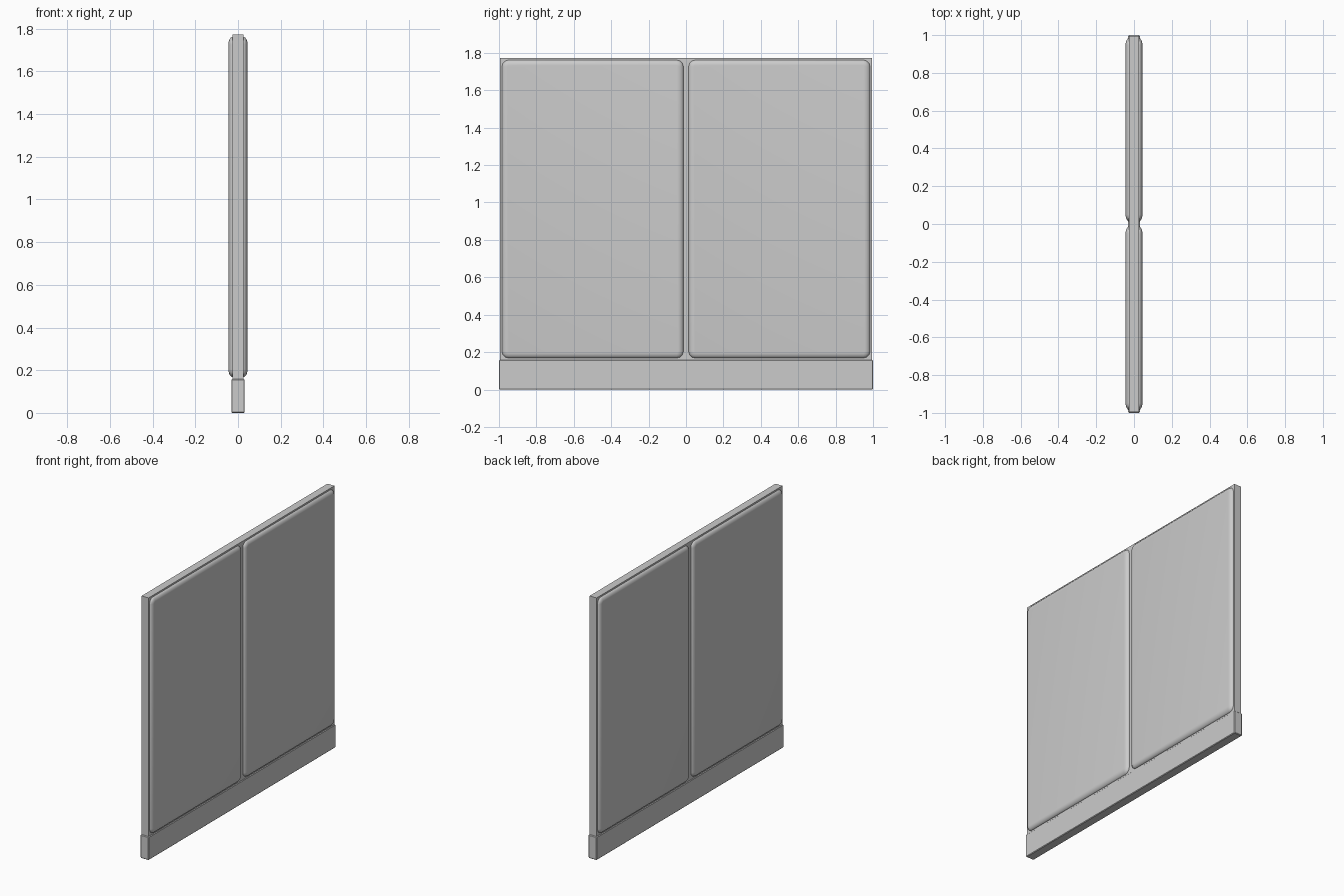
import bpy, bmesh, math

if "Cube" in bpy.data.objects:
    bpy.data.objects.remove(bpy.data.objects["Cube"])

def finish(name, bm):
    bmesh.ops.recalc_face_normals(bm, faces=bm.faces)
    me = bpy.data.meshes.new(name)
    bm.to_mesh(me)
    bm.free()
    ob = bpy.data.objects.new(name, me)
    bpy.context.collection.objects.link(ob)
    return ob

def box(name, hx, hy, z0, z1):
    bm = bmesh.new()
    bmesh.ops.create_cube(bm, size=1)
    for v in bm.verts:
        v.co = (v.co.x * 2 * hx, v.co.y * 2 * hy, z0 + (v.co.z + 0.5) * (z1 - z0))
    return finish(name, bm)

def outline(y0, y1, z0, z1, inset, r=0.036, seg=3):
    """Rounded rectangle in the yz plane, shrunk by inset."""
    rad = max(r - inset, 0.008)
    d = inset + rad
    corners = [(y1 - d, z1 - d), (y0 + d, z1 - d), (y0 + d, z0 + d), (y1 - d, z0 + d)]
    pts = []
    for k, (cy, cz) in enumerate(corners):
        for i in range(seg + 1):
            a = math.pi / 2 * (k + i / seg)
            pts.append((cy + rad * math.cos(a), cz + rad * math.sin(a)))
    return pts

def pad(name, y0, y1, z0, z1):
    # cushion profile: (depth, inset), mirrored through the core
    half = [(0.027, 0.0), (0.033, 0.003), (0.039, 0.010), (0.043, 0.020), (0.044, 0.028)]
    profile = [(-x, i) for x, i in reversed(half)] + half
    bm = bmesh.new()
    rings = [[bm.verts.new((x, y, z)) for y, z in outline(y0, y1, z0, z1, i)]
             for x, i in profile]
    for a, b in zip(rings, rings[1:]):
        for j in range(len(a)):
            k = (j + 1) % len(a)
            bm.faces.new((a[j], a[k], b[k], b[j]))
    bm.faces.new(rings[0])
    bm.faces.new(rings[-1])
    ob = finish(name, bm)
    bpy.ops.object.select_all(action='DESELECT')
    ob.select_set(True)
    bpy.context.view_layer.objects.active = ob
    bpy.ops.object.shade_smooth_by_angle(angle=math.radians(40))

# base rail with a small chamfer
rail = box("base_rail", 0.031, 1.0, 0.0, 0.158)
bev = rail.modifiers.new("chamfer", 'BEVEL')
bev.width = 0.004
bev.segments = 1

# core board
box("core_panel", 0.026, 0.994, 0.15, 1.773)

# padded panels, visible on both sides
for side, y0, y1 in (("left", -0.984, -0.014), ("right", 0.014, 0.984)):
    pad(side + "_pad", y0, y1, 0.168, 1.762)
